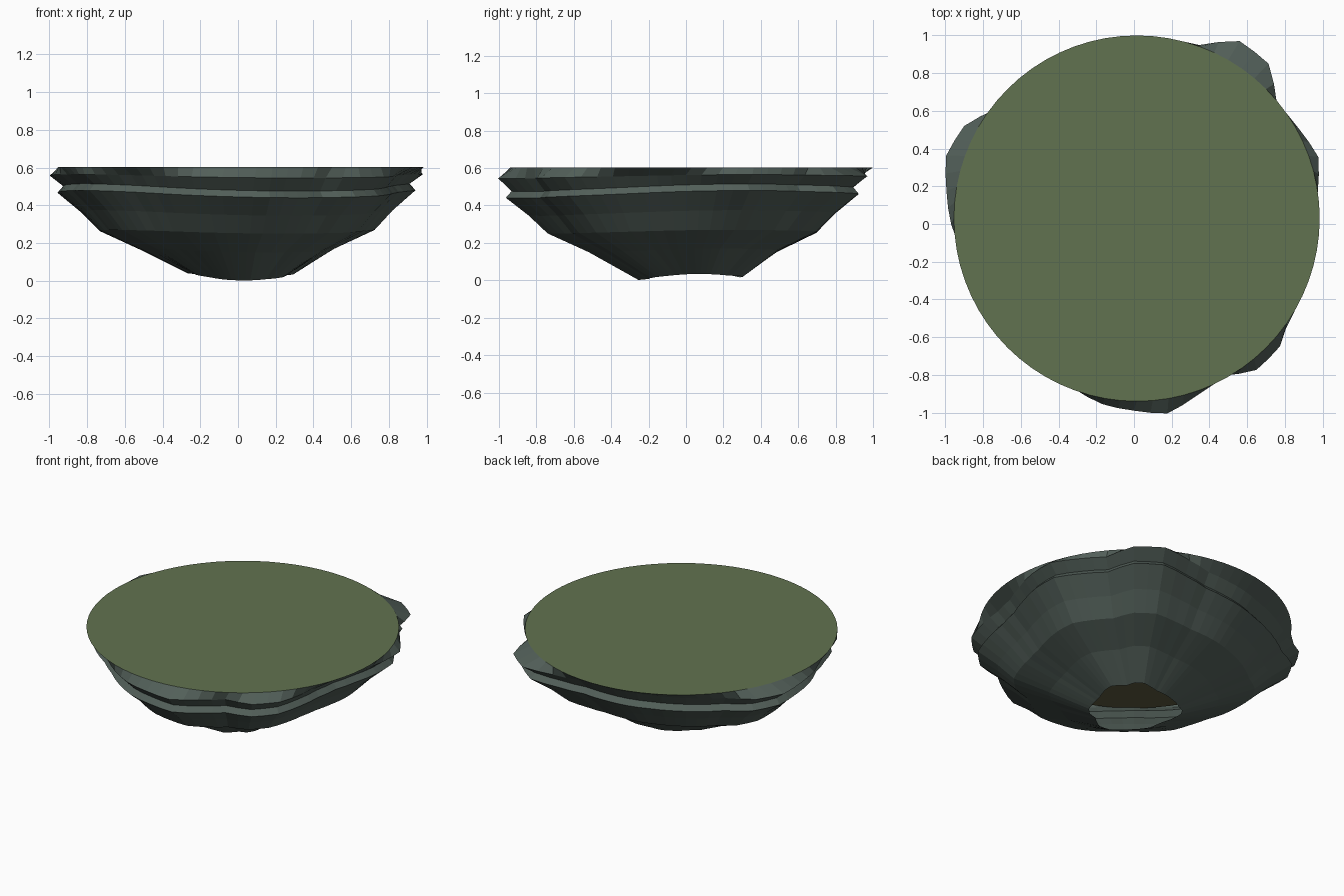
import bpy, bmesh, math

SEGMENTS = 72

cube = bpy.data.objects.get("Cube")
if cube:
    bpy.data.objects.remove(cube)


def material(name, rgb):
    mat = bpy.data.materials.new(name)
    mat.use_nodes = True
    colour = (*rgb, 1)
    mat.diffuse_color = colour
    mat.node_tree.nodes["Principled BSDF"].inputs["Base Color"].default_value = colour
    return mat


def finish(name, bm, mat):
    mesh = bpy.data.meshes.new(name)
    bm.to_mesh(mesh)
    bm.free()
    mesh.materials.append(mat)
    obj = bpy.data.objects.new(name, mesh)
    bpy.context.collection.objects.link(obj)
    return obj


grass = material("moss green", (0.12, 0.17, 0.08))
stone = material("grey stone", (0.085, 0.115, 0.10))
soil = material("dark soil", (0.11, 0.105, 0.05))

# Outline of the widest rock ledge: radius in percent for every ten degrees
outline = [93, 99, 104, 101, 99, 111, 112, 101, 93, 91, 90, 89,
           90, 92, 95, 104, 106, 101, 97, 92, 92, 94, 91, 88,
           89, 93, 97, 99, 102, 97, 93, 101, 101, 95, 90, 89]


def ledge(angle):
    place = angle / math.tau * len(outline)
    i = int(place)
    t = place - i
    a, b = outline[i % len(outline)], outline[(i + 1) % len(outline)]
    return (a + (b - a) * t) / 100


def disc(name, radius, z, centre, mat, flip=False):
    bm = bmesh.new()
    bmesh.ops.create_circle(bm, cap_ends=True, segments=SEGMENTS, radius=radius)
    bmesh.ops.translate(bm, verts=bm.verts, vec=(*centre, z))
    if flip:
        bmesh.ops.reverse_faces(bm, faces=bm.faces)
    return finish(name, bm, mat)


# Flat top and the soil layer inside the shell
CENTRE, TOP_RADIUS, TOP = (0.015, 0.03), 0.97, 0.603
disc("grass_top", TOP_RADIUS, TOP, CENTRE, grass)
disc("soil_layer", 0.88, 0.55, (0, 0), soil, flip=True)

# Rock shell rings: mean radius, height, share of outline bumps, height wobble
rings = [(0.97, 0.555, 1, 0.01), (0.905, 0.495, 0.9, 0.02),
         (0.935, 0.46, 0.9, 0.02), (0.82, 0.36, 0.8, 0.015),
         (0.725, 0.26, 0.7, 0.01), (0.51, 0.16, 0.7, 0.01)]


def bumpy(radius, bumps, angle):
    return radius * (1 + bumps * (ledge(angle) / 0.97 - 1))


bm = bmesh.new()
angles = [math.tau * i / SEGMENTS for i in range(SEGMENTS)]


def ring(radius_at, height_at, centre=(0, 0)):
    return [bm.verts.new((centre[0] + radius_at(a) * math.cos(a),
                          centre[1] + radius_at(a) * math.sin(a),
                          height_at(a))) for a in angles]


loops = [ring(lambda a: TOP_RADIUS, lambda a: TOP, CENTRE)]
for radius, height, bumps, wobble in rings:
    loops.append(ring(lambda a: bumpy(radius, bumps, a),
                      lambda a: height + wobble * math.cos(2 * a - 0.7)))
# Uneven lip of the open bottom
loops.append(ring(lambda a: bumpy(0.275, 1, a),
                  lambda a: 0.023 + 0.014 * math.cos(2 * a) - 0.008 * math.cos(a - 5.2),
                  CENTRE))
for upper, lower in zip(loops, loops[1:]):
    for i in range(SEGMENTS):
        j = (i + 1) % SEGMENTS
        bm.faces.new((upper[j], upper[i], lower[i], lower[j]))
finish("rock_shell", bm, stone)
